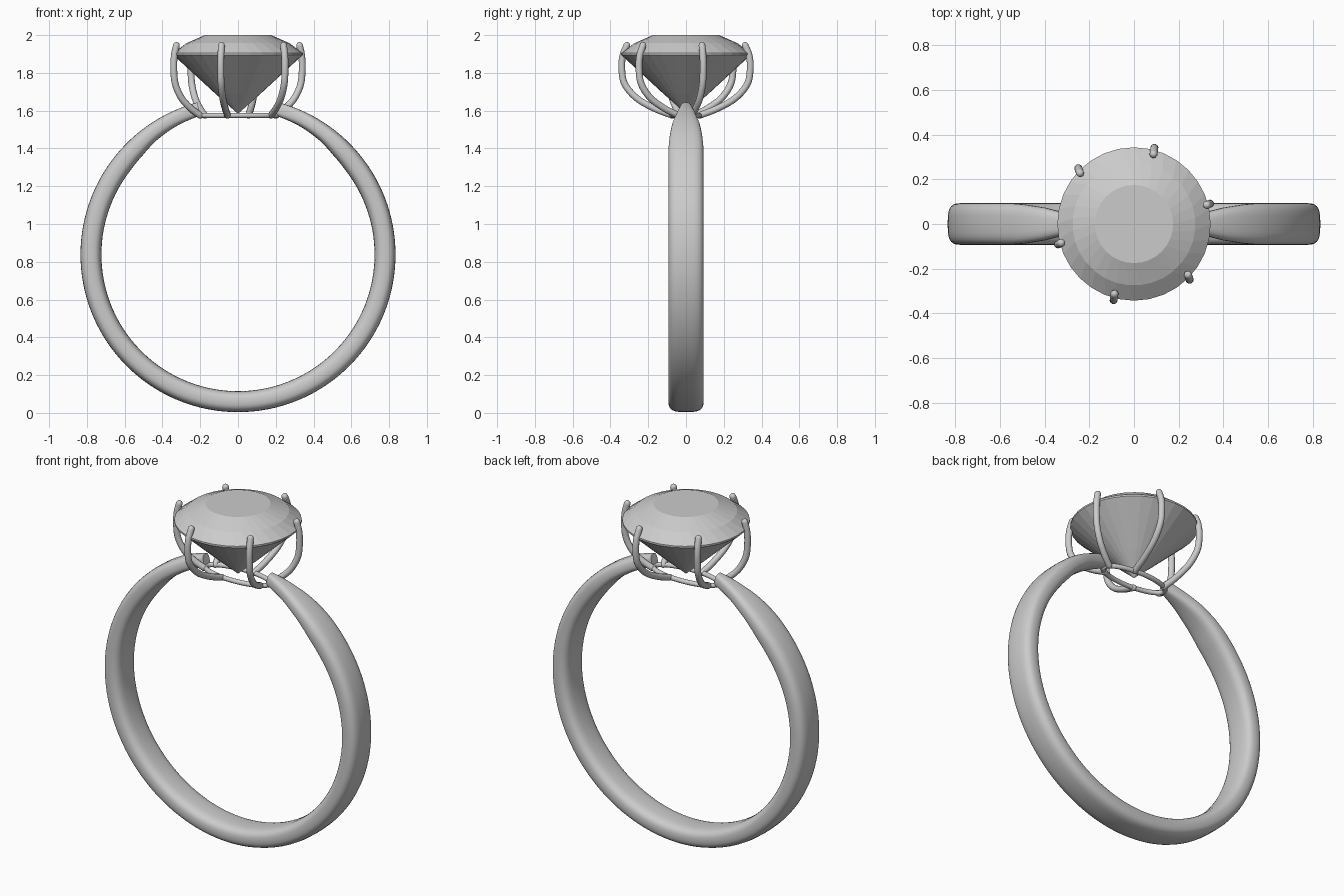
import bpy, bmesh
from math import sin, cos, pi, radians, copysign
from mathutils import Vector

if "Cube" in bpy.data.objects:
    bpy.data.objects.remove(bpy.data.objects["Cube"])


def add_mesh(name, rings, closed_tip=False):
    """Skin a list of equal-length rings; caps both ends."""
    bm = bmesh.new()
    vs = [[bm.verts.new(p) for p in r] for r in rings]
    n = len(rings[0])
    for a, b in zip(vs, vs[1:]):
        for i in range(n):
            j = (i + 1) % n
            bm.faces.new((a[i], a[j], b[j], b[i]))
    bm.faces.new(vs[0])
    bm.faces.new(vs[-1])
    if closed_tip:
        bmesh.ops.remove_doubles(bm, verts=bm.verts, dist=1e-5)
    bmesh.ops.recalc_face_normals(bm, faces=bm.faces)
    me = bpy.data.meshes.new(name)
    bm.to_mesh(me)
    bm.free()
    ob = bpy.data.objects.new(name, me)
    bpy.context.collection.objects.link(ob)
    return ob


def smooth(ob, angle=40):
    bpy.ops.object.select_all(action='DESELECT')
    ob.select_set(True)
    bpy.context.view_layer.objects.active = ob
    bpy.ops.object.shade_smooth_by_angle(angle=radians(angle))


def lerp_table(t, table):
    for (a, va), (b, vb) in zip(table, table[1:]):
        if t <= b:
            f = (t - a) / (b - a)
            return va + (vb - va) * f
    return table[-1][1]


# Band: rounded section swept round the finger, narrowing at the shoulders
CZ, OUT = 0.838, 0.834
half_width = [(15, .028), (19, .04), (24, .054), (31, .075), (38, .087), (44, .093), (180, .093)]
inner_rad = [(15, .762), (26, .754), (36, .742), (44, .728), (52, .723), (180, .723)]
rings, steps, n = [], 128, 28
for k in range(steps + 1):
    deg = 15 + 330 * k / steps
    m = min(deg, 360 - deg)
    w, ri = lerp_table(m, half_width), lerp_table(m, inner_rad)
    mid, th = (OUT + ri) / 2, (OUT - ri) / 2
    a, ring = radians(deg), []
    for i in range(n):
        u = 2 * pi * i / n
        sy = copysign(abs(cos(u)) ** 0.6, cos(u)) * w
        r = mid + copysign(abs(sin(u)) ** 0.75, sin(u)) * th
        ring.append((r * sin(a), sy, CZ + r * cos(a)))
    rings.append(ring)
smooth(add_mesh("band", rings), 50)

# Stone: faceted lathe, alternate rings turned half a step
SEG = 32
profile = [(.175, 2.0, 0), (.275, 1.957, .5), (.343, 1.905, 1), (.343, 1.895, 1),
           (.12, 1.69, 1), (.002, 1.585, 1)]
stone = add_mesh("stone", [[(r * cos(2 * pi * (i + o) / SEG), r * sin(2 * pi * (i + o) / SEG), z)
                            for i in range(SEG)] for r, z, o in profile])
mat = bpy.data.materials.new("clear_stone")
mat.diffuse_color = (0.9, 0.9, 0.9, 1)
mat.use_nodes = True
mat.node_tree.nodes["Principled BSDF"].inputs["Base Color"].default_value = mat.diffuse_color
stone.data.materials.append(mat)


def catmull(pts, sub=6):
    p = [2 * pts[0] - pts[1]] + pts + [2 * pts[-1] - pts[-2]]
    out = []
    for i in range(1, len(p) - 2):
        for s in range(sub):
            t = s / sub
            out.append(0.5 * (2 * p[i] + (p[i + 1] - p[i - 1]) * t
                              + (2 * p[i - 1] - 5 * p[i] + 4 * p[i + 1] - p[i + 2]) * t * t
                              + (3 * p[i] - p[i - 1] - 3 * p[i + 1] + p[i + 2]) * t ** 3))
    return out + [pts[-1]]


def wire(name, pts, rad, sides=12):
    """Round wire along points with domed ends."""
    rings = []

    def ring(c, d, r):
        x = d.cross(Vector((0.3, -1, 0.05)) if abs(d.y) < .8 else Vector((1, 0, 0))).normalized()
        return x, d.cross(x).normalized()

    d0 = (pts[1] - pts[0]).normalized()
    x = d0.orthogonal().normalized()
    last = len(pts) - 1
    sections = []
    for i, c in enumerate(pts):
        d = (pts[min(i + 1, last)] - pts[max(i - 1, 0)]).normalized()
        sections.append((c, d, rad))
    c, d, _ = sections[-1]
    c0, e, _ = sections[0]
    dome = [radians(v) for v in (25, 50, 70, 86)]
    sections = ([(c0 - e * rad * sin(v), e, rad * cos(v)) for v in reversed(dome)] + sections
                + [(c + d * rad * sin(v), d, rad * cos(v)) for v in dome])
    for c, d, r in sections:
        x = (x - d * x.dot(d)).normalized()
        y = d.cross(x)
        rings.append([c + (x * cos(2 * pi * k / sides) + y * sin(2 * pi * k / sides)) * r
                      for k in range(sides)])
    smooth(add_mesh(name, rings), 50)


# Prongs: six claws from the narrow oval base to the stone's edge
bases = [(.2, .03), (.055, .072), (-.175, .04)]
course = [(0, 1.575), (.34, 1.61), (.7, 1.665), (.94, 1.74), (1.0, 1.82), (.98, 1.89), (.9, 1.945)]
for k in range(6):
    a = radians(15 + 60 * k)
    s = 1 if k < 3 else -1
    b = Vector(bases[k % 3]) * s
    e = Vector((cos(a), sin(a))) * .352
    pts = [Vector((*(b.lerp(e, f)), z)) for f, z in course]
    wire(f"prong_{k + 1}", catmull(pts), .018)

# Base rail: slim oval ring joining prongs and band
N, T = 64, 10
rail = []
for k in range(N + 1):
    a = 2 * pi * k / N
    c = Vector((.207 * cos(a), .074 * sin(a), 1.575))
    nrm = Vector((cos(a) * .074, sin(a) * .207, 0)).normalized()
    rail.append([c + nrm * .014 * cos(2 * pi * j / T) + Vector((0, 0, .014 * sin(2 * pi * j / T)))
                 for j in range(T)])
smooth(add_mesh("base_rail", rail, True), 50)
